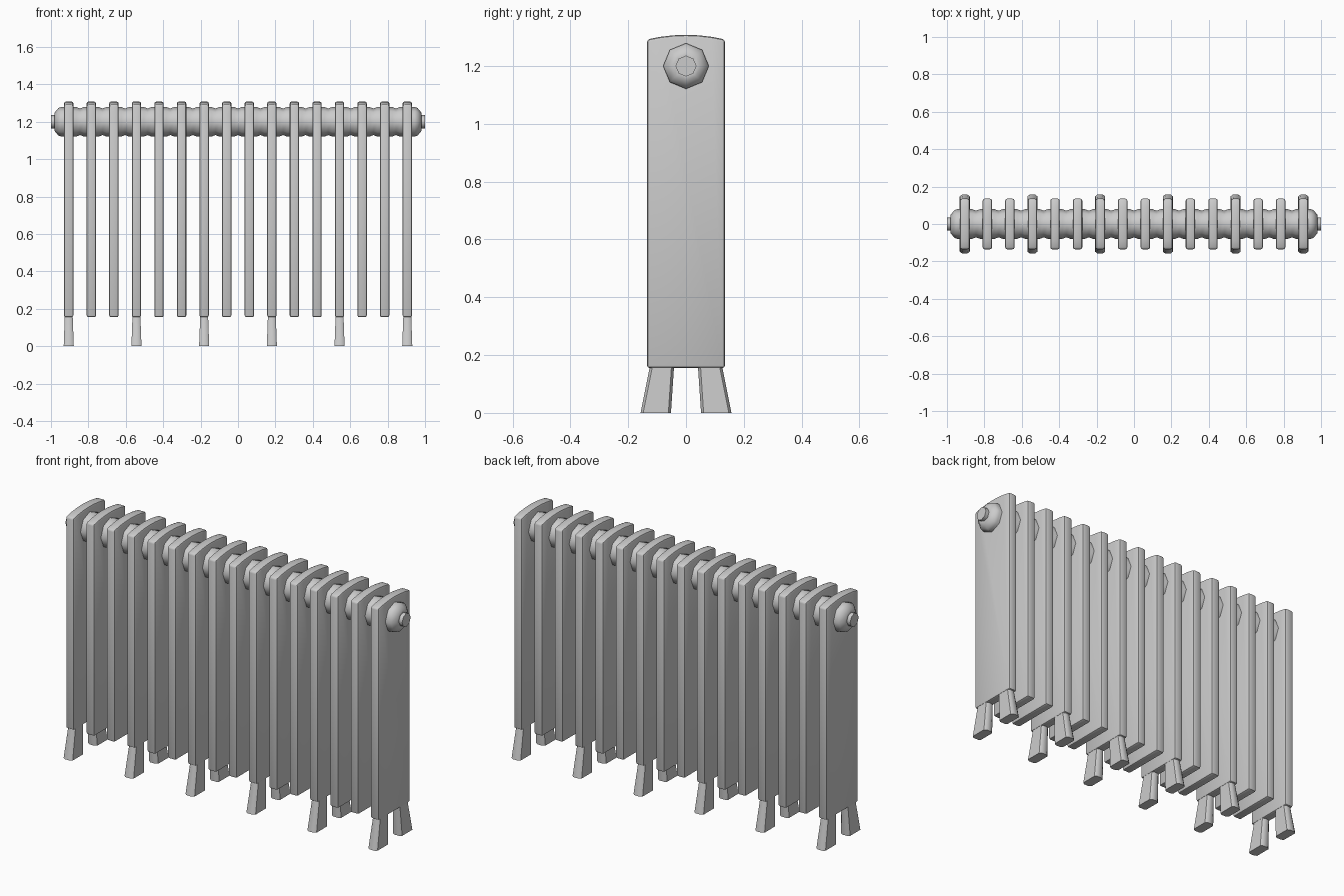
import bpy, bmesh, math

if "Cube" in bpy.data.objects:
    bpy.data.objects.remove(bpy.data.objects["Cube"])

FINS = 16
PITCH = 1.81 / (FINS - 1)
XS = [-0.905 + i * PITCH for i in range(FINS)]
PIPE_Z = 1.2


def finish(name, bm, angle=40, bevel=0.0):
    bmesh.ops.recalc_face_normals(bm, faces=bm.faces)
    me = bpy.data.meshes.new(name)
    bm.to_mesh(me)
    bm.free()
    ob = bpy.data.objects.new(name, me)
    bpy.context.collection.objects.link(ob)
    bpy.ops.object.select_all(action='DESELECT')
    ob.select_set(True)
    bpy.context.view_layer.objects.active = ob
    if bevel:
        mod = ob.modifiers.new("rounded_edges", 'BEVEL')
        mod.width, mod.segments, mod.limit_method = bevel, 2, 'ANGLE'
        mod.angle_limit = math.radians(40)
        bpy.ops.object.modifier_apply(modifier=mod.name)
    bpy.ops.object.shade_smooth_by_angle(angle=math.radians(angle))
    return ob


def bridge(bm, rings):
    # Skin a list of equal-length point rings and cap both ends
    loops = [[bm.verts.new(p) for p in ring] for ring in rings]
    n = len(loops[0])
    for a, b in zip(loops, loops[1:]):
        for i in range(n):
            j = (i + 1) % n
            bm.faces.new((a[i], a[j], b[j], b[i]))
    bm.faces.new(loops[0][::-1])
    bm.faces.new(loops[-1])


# Fins: flat column with a gently arched top
outline = [(-0.135, 0.155), (0.135, 0.155)]
for k in range(7):
    y = 0.135 - 0.27 * k / 6
    outline.append((y, 1.308 - 0.016 * (y / 0.135) ** 2))
for i, x in enumerate(XS):
    bm = bmesh.new()
    bridge(bm, [[(x + dx, y, z) for y, z in outline] for dx in (-0.025, 0.025)])
    finish(f"fin_{i + 1}", bm, 40, 0.01)

# Feet: a splayed pair under every third fin
for i, x in enumerate(XS[::3]):
    for side, label in ((-1, "front"), (1, "back")):
        bm = bmesh.new()
        rings = []
        for z, y0, y1, w in ((0.0, 0.052, 0.157, 0.027), (0.165, 0.041, 0.124, 0.021)):
            c, e = w * 0.55, 0.009
            section = [(-c, y0), (c, y0), (w, y0 + e), (w, y1 - e),
                       (c, y1), (-c, y1), (-w, y1 - e), (-w, y0 + e)]
            rings.append([(x + dx, side * y, z) for dx, y in section])
        bridge(bm, rings)
        finish(f"{label}_foot_{i + 1}", bm, 50)

# Header pipe: octagonal lathe swelling beside each fin, with end plugs
profile = [(-1.0, 0.036), (-0.98, 0.036), (-0.98, 0.05), (-0.96, 0.074)]
for i, x in enumerate(XS):
    profile += [(x - 0.04, 0.079), (x + 0.04, 0.079)]
    if i < FINS - 1:
        profile.append((x + PITCH / 2, 0.071))
profile += [(-x, r) for x, r in reversed(profile[:4])]
bm = bmesh.new()
bridge(bm, [[(x, r * math.sin(k * math.tau / 8), PIPE_Z + r * math.cos(k * math.tau / 8))
             for k in range(8)] for x, r in profile])
finish("header_pipe", bm, 50)
